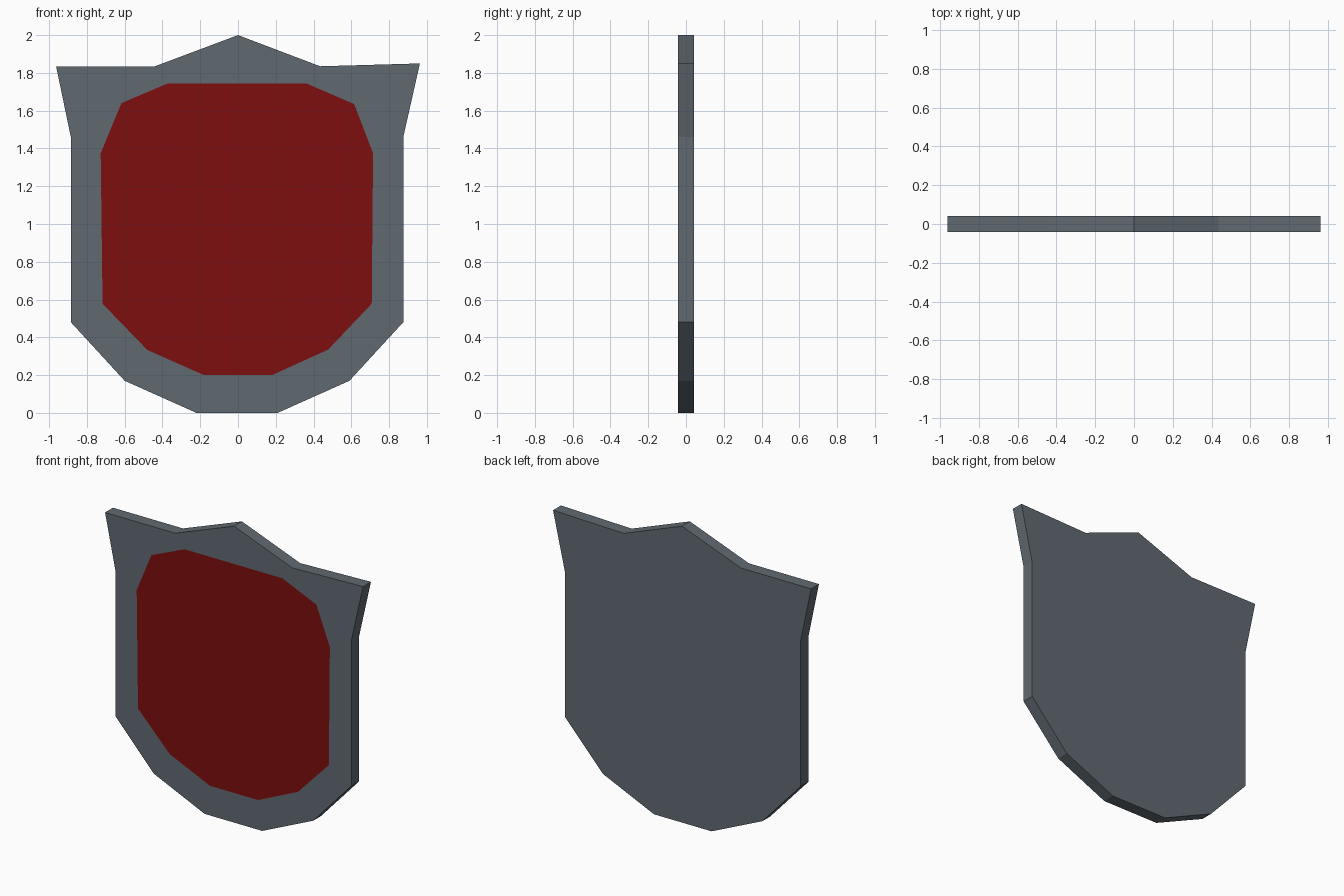
import bpy, bmesh

if "Cube" in bpy.data.objects:
    bpy.data.objects.remove(bpy.data.objects["Cube"])

HALF = 0.042  # half thickness of the slab


def material(name, rgb):
    m = bpy.data.materials.new(name)
    m.diffuse_color = (*rgb, 1.0)
    m.use_nodes = True
    m.node_tree.nodes["Principled BSDF"].inputs["Base Color"].default_value = m.diffuse_color
    return m


# Outer silhouette (x, z), clockwise from the top left horn
outline = [(-0.963, 1.835), (-0.44, 1.835), (0, 2.0), (0.435, 1.835), (0.963, 1.85),
           (0.875, 1.46), (0.875, 0.48), (0.59, 0.17), (0.21, 0), (-0.22, 0),
           (-0.60, 0.17), (-0.885, 0.48), (-0.885, 1.46)]

# Painted centre panel
panel = [(-0.37, 1.745), (0.36, 1.745), (0.615, 1.635), (0.715, 1.375), (0.708, 0.578),
         (0.477, 0.335), (0.18, 0.2), (-0.18, 0.2), (-0.48, 0.333), (-0.717, 0.578),
         (-0.727, 1.375), (-0.617, 1.64)]

bm = bmesh.new()


def loop(points, y):
    return [bm.verts.new((x, y, z)) for x, z in points]


def edges(verts):
    return [bm.edges.new((verts[i - 1], verts[i])) for i in range(len(verts))]


# Front rim: the area between the silhouette and the panel
front = loop(outline, -HALF)
inner = loop(panel, -HALF)
bmesh.ops.triangle_fill(bm, use_beauty=True, normal=(0, -1, 0),
                        edges=edges(front) + edges(inner))
for f in [f for f in bm.faces if all(v in inner for v in f.verts)]:
    bm.faces.remove(f)

# Red panel face, flush with the rim
bm.faces.new(inner).material_index = 1

# Back face and side walls
back = loop(outline, HALF)
bm.faces.new(back)
for i in range(len(front)):
    bm.faces.new((front[i - 1], front[i], back[i], back[i - 1]))
bmesh.ops.recalc_face_normals(bm, faces=bm.faces[:])

mesh = bpy.data.meshes.new("shield")
bm.to_mesh(mesh)
bm.free()
mesh.materials.append(material("steel grey", (0.118, 0.142, 0.165)))
mesh.materials.append(material("dark red", (0.21, 0.0045, 0.0045)))
bpy.context.collection.objects.link(bpy.data.objects.new("shield", mesh))
